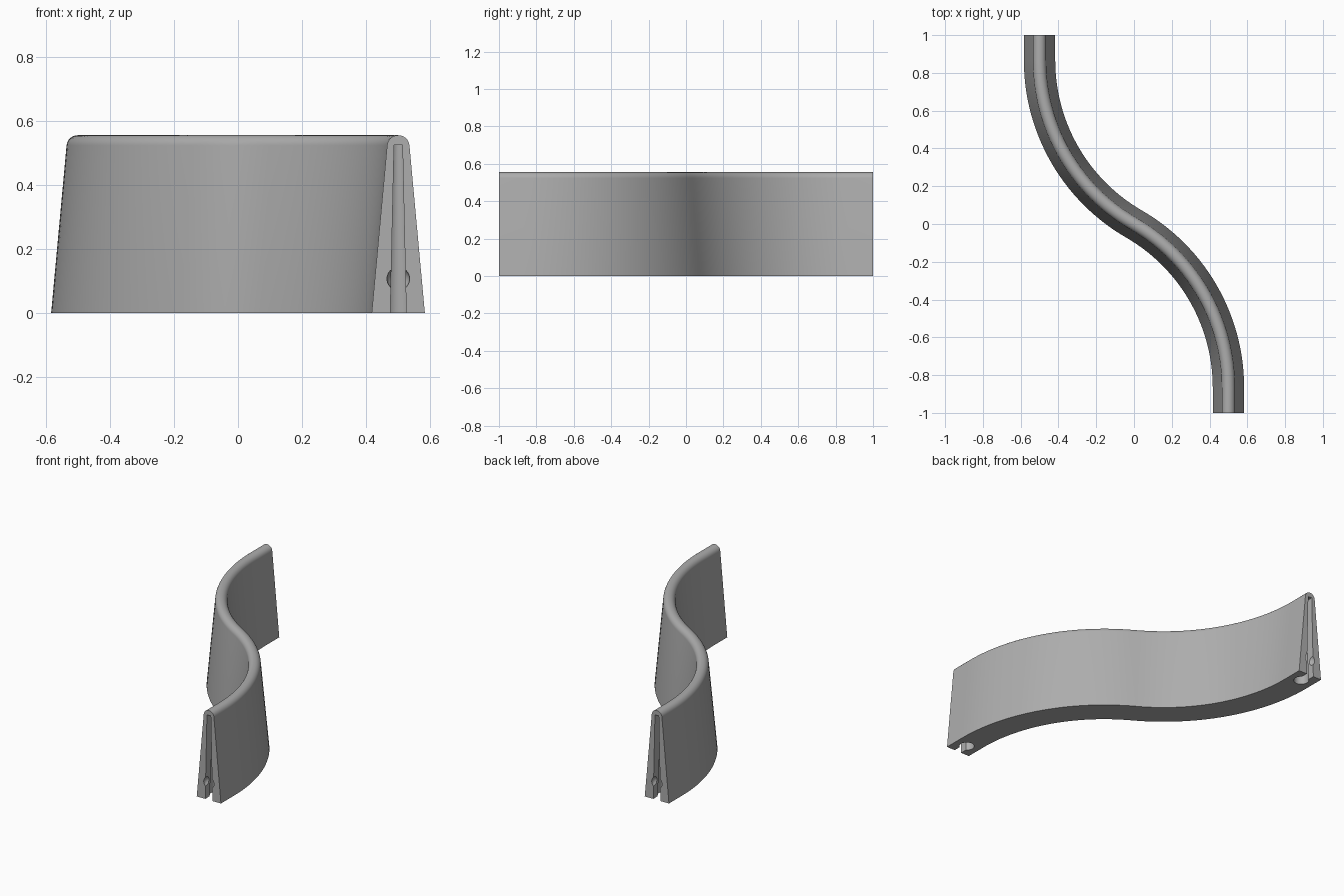
import bpy, bmesh, math
from mathutils import Vector, Matrix

cube = bpy.data.objects.get("Cube")
if cube:
    bpy.data.objects.remove(cube)

HEIGHT, BASE, CAP = 0.555, 0.083, 0.035
SLOT_TOP = 0.525
POCKET_Y = 0.92
STEPS = 28

grey = bpy.data.materials.new("plain grey")
grey.use_nodes = True
colour = (0.42, 0.42, 0.42, 1)
grey.diffuse_color = colour
grey.node_tree.nodes["Principled BSDF"].inputs["Base Color"].default_value = colour


def make_object(name, bm):
    bmesh.ops.recalc_face_normals(bm, faces=bm.faces)
    mesh = bpy.data.meshes.new(name)
    bm.to_mesh(mesh)
    bm.free()
    mesh.materials.append(grey)
    obj = bpy.data.objects.new(name, mesh)
    bpy.context.collection.objects.link(obj)
    return obj


def bridge(bm, rings):
    """Join closed rings of points into a capped solid."""
    loops = [[bm.verts.new(p) for p in ring] for ring in rings]
    for a, b in zip(loops, loops[1:]):
        for i in range(len(a)):
            j = (i + 1) % len(a)
            bm.faces.new((a[i], a[j], b[j], b[i]))
    bm.faces.new(loops[0])
    bm.faces.new(loops[-1])


# S path: a straight lead, two mirrored sixty degree arcs, a straight lead
turn = math.radians(60)
half = [(-0.5, 1.0, 0.0)]
for i in range(STEPS + 1):
    a = turn * i / STEPS
    half.append((0.5 - math.cos(a), math.sin(turn) - math.sin(a), a))
path = half + [(-x, -y, a) for x, y, a in reversed(half[:-1])]

# Tapered cross-section with a rounded top
lean = math.radians(5)
profile = [(-BASE, 0), (BASE, 0)]
for i in range(17):
    a = lean + (math.pi - 2 * lean) * i / 16
    profile.append((CAP * math.cos(a), HEIGHT - CAP + CAP * math.sin(a)))

bm = bmesh.new()
bridge(bm, [[(x + u * math.cos(a), y + u * math.sin(a), z) for u, z in profile]
            for x, y, a in path])
wall = make_object("curved_wall", bm)


def cut(bm):
    cutter = make_object("socket_cutter", bm)
    cutter.hide_render = True
    mod = wall.modifiers.new("socket", 'BOOLEAN')
    mod.operation, mod.solver, mod.object = 'DIFFERENCE', 'EXACT', cutter
    bpy.context.view_layer.objects.active = wall
    bpy.ops.object.modifier_apply(modifier=mod.name)
    bpy.data.objects.remove(cutter)


# Keyhole socket and round detent in each end
for side in (1, -1):
    x, y0, y1 = -0.5 * side, POCKET_Y * side, 1.05 * side

    neck = bmesh.new()
    bridge(neck, [[(x - w, y0, z), (x + w, y0, z), (x + w, y1, z), (x - w, y1, z)]
                  for z, w in ((-0.01, 0.025), (SLOT_TOP, 0.013))])
    cut(neck)

    pocket = bmesh.new()
    bmesh.ops.create_cone(
        pocket, cap_ends=True, segments=24, radius1=0.045, radius2=0.022,
        depth=SLOT_TOP + 0.02,
        matrix=Matrix.Translation((x, y0, (SLOT_TOP - 0.02) / 2)))
    cut(pocket)

    detent = bmesh.new()
    bmesh.ops.create_uvsphere(
        detent, u_segments=24, v_segments=12, radius=0.036,
        matrix=Matrix.Translation((x, side * 0.995, 0.107)))
    cut(detent)

bpy.ops.object.select_all(action='DESELECT')
wall.select_set(True)
bpy.context.view_layer.objects.active = wall
bpy.ops.object.shade_smooth_by_angle(angle=math.radians(30))
